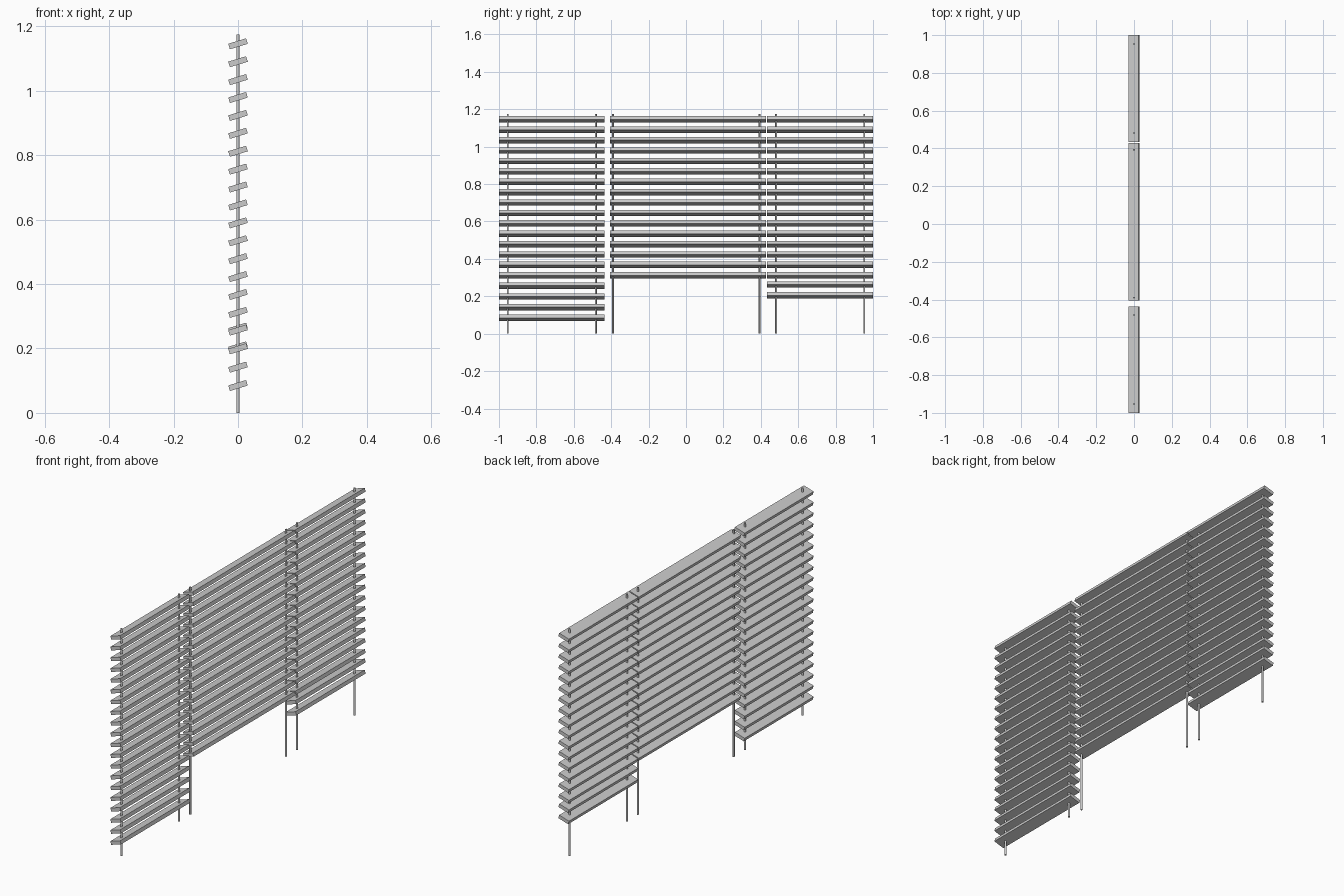
import bpy
import math

if "Cube" in bpy.data.objects:
    bpy.data.objects.remove(bpy.data.objects["Cube"])

TILT = math.radians(-17)
WIDTH, THICK = 0.058, 0.018
TOP, PITCH = 1.146, 0.0556


def slat(name, y0, y1, z):
    bpy.ops.mesh.primitive_cube_add(size=1, location=(0, (y0 + y1) / 2, z),
                                    rotation=(0, TILT, 0))
    o = bpy.context.object
    o.name = name
    o.scale = (WIDTH, y1 - y0, THICK)


def rod(name, y):
    bpy.ops.mesh.primitive_cylinder_add(vertices=16, radius=0.005, depth=1.175,
                                        location=(0, y, 1.175 / 2))
    bpy.context.object.name = name
    bpy.ops.object.shade_smooth_by_angle()


# Three blind panels: y range, rod positions, extra slats below the common 16
panels = {
    "left": (-1.0, -0.436, (-0.953, -0.482), (0.257, 0.199, 0.142, 0.085)),
    "middle": (-0.406, 0.428, (-0.390, 0.393), ()),
    "right": (0.434, 1.0, (0.482, 0.953), (0.263, 0.205)),
}

for side, (y0, y1, rods, extra) in panels.items():
    # Tilted slats
    heights = [TOP - PITCH * i for i in range(16)] + list(extra)
    for i, z in enumerate(heights):
        slat(f"{side}_slat_{i + 1}", y0, y1, z)
    # Supporting rods
    for i, y in enumerate(rods):
        rod(f"{side}_rod_{i + 1}", y)
